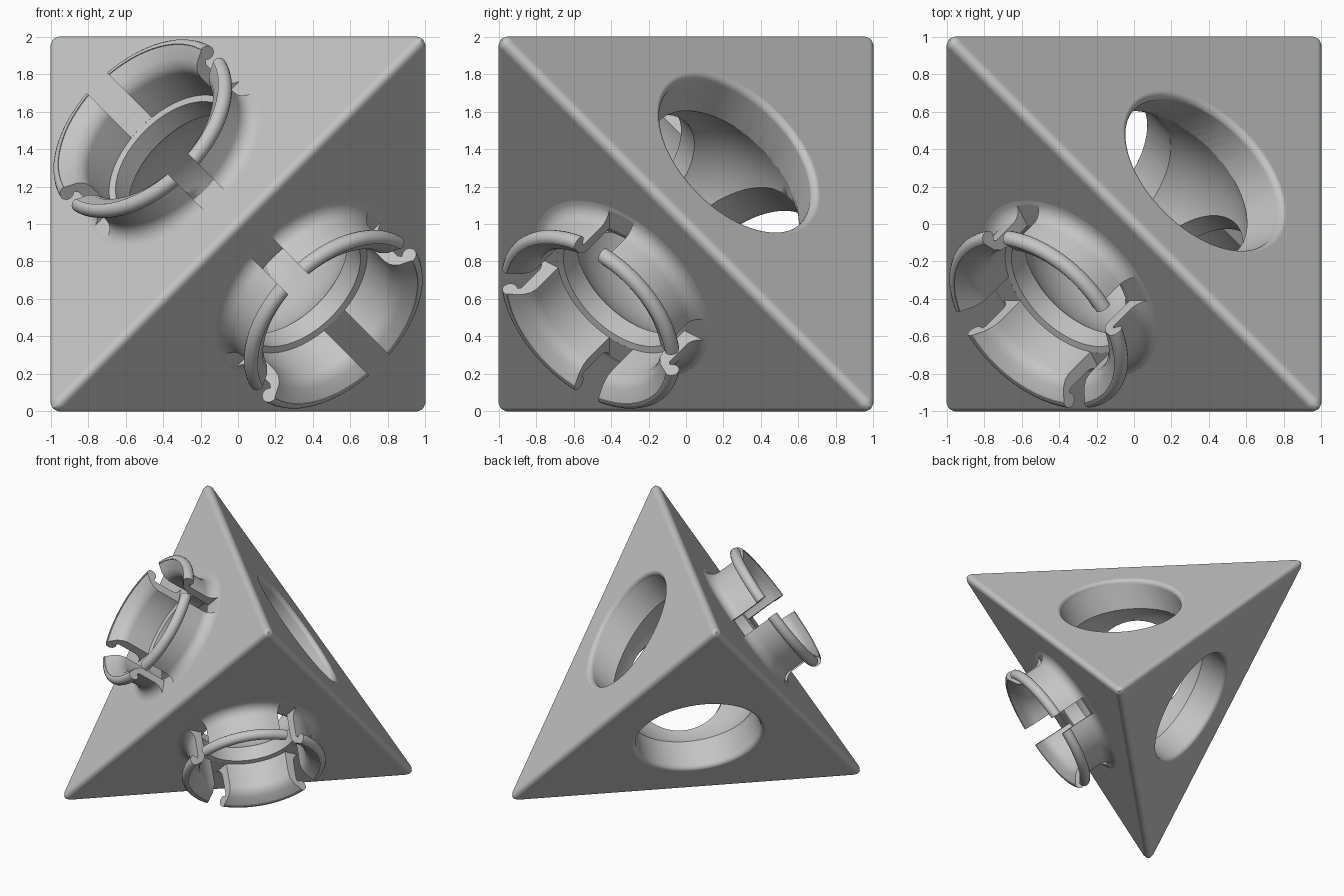
import bpy, bmesh, math
from mathutils import Vector, Matrix

cube = bpy.data.objects.get("Cube")
if cube:
    bpy.data.objects.remove(cube, do_unlink=True)

RADIUS = 0.045                        # rounding of the edges
FACE = (1 - RADIUS) / math.sqrt(3) + RADIUS   # face distance from the middle
UP = Vector((0, 0, 1))

grey = bpy.data.materials.new("plain_grey")
grey.use_nodes = True
COLOUR = (0.56, 0.56, 0.56, 1)
grey.diffuse_color = COLOUR
grey.node_tree.nodes["Principled BSDF"].inputs["Base Color"].default_value = COLOUR


def make(name, bm):
    mesh = bpy.data.meshes.new(name)
    bm.to_mesh(mesh)
    bm.free()
    mesh.materials.append(grey)
    obj = bpy.data.objects.new(name, mesh)
    bpy.context.collection.objects.link(obj)
    return obj


def frame(normal, across):
    # local z runs out along the face normal, local x along "across"
    n, u = Vector(normal).normalized(), Vector(across)
    u = (u - n * u.dot(n)).normalized()
    return Matrix((u, n.cross(u), n)).transposed().to_4x4()


def turned(name, profile, matrix, segments=72):
    # solid of rings from low to high: radius, height, sideways shift
    bm = bmesh.new()
    rings = []
    for r, h, shift in profile:
        rings.append([bm.verts.new(matrix @ Vector((
            r * math.cos(a) + shift, r * math.sin(a), h)))
            for a in (math.tau * i / segments for i in range(segments))])
    for low, high in zip(rings, rings[1:]):
        for i in range(segments):
            j = (i + 1) % segments
            bm.faces.new((low[i], low[j], high[j], high[i]))
    bm.faces.new(rings[0][::-1])
    bm.faces.new(rings[-1])
    return make(name, bm)


def combine(target, tool, operation):
    mod = target.modifiers.new("combine", 'BOOLEAN')
    mod.operation, mod.solver, mod.object = operation, 'EXACT', tool
    bpy.context.view_layer.objects.active = target
    bpy.ops.object.modifier_apply(modifier=mod.name)
    bpy.data.objects.remove(tool, do_unlink=True)


# four-sided body with rounded edges
bm = bmesh.new()
s = FACE * math.sqrt(3)
corners = [bm.verts.new(Vector(c) * s) for c in
           ((-1, -1, -1), (1, -1, 1), (-1, 1, 1), (1, 1, -1))]
for skip in range(4):
    bm.faces.new([v for i, v in enumerate(corners) if i != skip])
bmesh.ops.recalc_face_normals(bm, faces=bm.faces[:])
bmesh.ops.bevel(bm, geom=bm.edges[:], offset=RADIUS * math.sqrt(2),
                offset_type='OFFSET', segments=6, profile=0.5, affect='EDGES')
body = make("connector_body", bm)

# sockets with a softened mouth, slightly off centre at the surface
for normal, toward, shift in (((1, 1, 1), (1, -1, 1), 0.08),
                              ((-1, 1, -1), (-1, -1, -1), 0.02)):
    mouth = [(0.535 - 0.035 * math.cos(a), FACE - 0.04 * (1 - math.sin(a)), shift)
             for a in (math.pi / 2 * i / 6 for i in range(7))]
    socket = [(0.49, 0.2, 0), (0.49, 0.35, 0)] + mouth + [(0.535, 0.7, shift)]
    combine(body, turned("socket", socket, frame(normal, toward)), 'DIFFERENCE')

# plug outline: flared foot, straight tube, rounded snap ring
flare = [(0.575 - 0.085 * math.sin(a), FACE + 0.085 * (1 - math.cos(a)), 0)
         for a in (math.pi / 2 * i / 6 for i in range(7))]
ring = [(0.535 + 0.04 * math.cos(a), 0.882 + 0.043 * math.sin(a), 0)
        for a in (math.radians(-140 + 23 * i) for i in range(11))]
plug = [(0.575, 0.54, 0)] + flare + [(0.49, 0.835, 0)] + ring
# bore: inner lip, tube and flared opening
bore = [(0.385, 0.15, 0), (0.385, 0.59, 0), (0.42, 0.6, 0), (0.42, 0.8, 0),
        (0.43, 0.84, 0), (0.46, 0.88, 0), (0.525, 0.92, 0), (0.525, 1.0, 0)]
plug_faces = [(-1, -1, 1), (1, -1, -1)]
SLOT_LINE = (1, 0, 1)

for normal in plug_faces:
    combine(body, turned("plug", plug, frame(normal, SLOT_LINE)), 'UNION')
for normal in plug_faces:
    m = frame(normal, SLOT_LINE)
    combine(body, turned("bore", bore, m), 'DIFFERENCE')
    # crossed slots split each plug into four springs
    for turn in (0, math.pi / 2):
        slot = bmesh.new()
        bmesh.ops.create_cube(slot, size=1, matrix=m @ Matrix.Rotation(turn, 4, 'Z')
                              @ Matrix.Translation(UP * (FACE + 0.204))
                              @ Matrix.Diagonal((1.24, 0.155, 0.4, 1)))
        combine(body, make("slot", slot), 'DIFFERENCE')

# round hollow in the middle
bm = bmesh.new()
bmesh.ops.create_uvsphere(bm, u_segments=72, v_segments=36, radius=0.605)
combine(body, make("hollow", bm), 'DIFFERENCE')

# stand it on the ground and shade
body.data.transform(Matrix.Translation(UP))
for o in bpy.context.selected_objects:
    o.select_set(False)
body.select_set(True)
bpy.context.view_layer.objects.active = body
bpy.ops.object.shade_smooth_by_angle(angle=math.radians(32))
weighted = body.modifiers.new("even_shading", 'WEIGHTED_NORMAL')
weighted.keep_sharp = True
